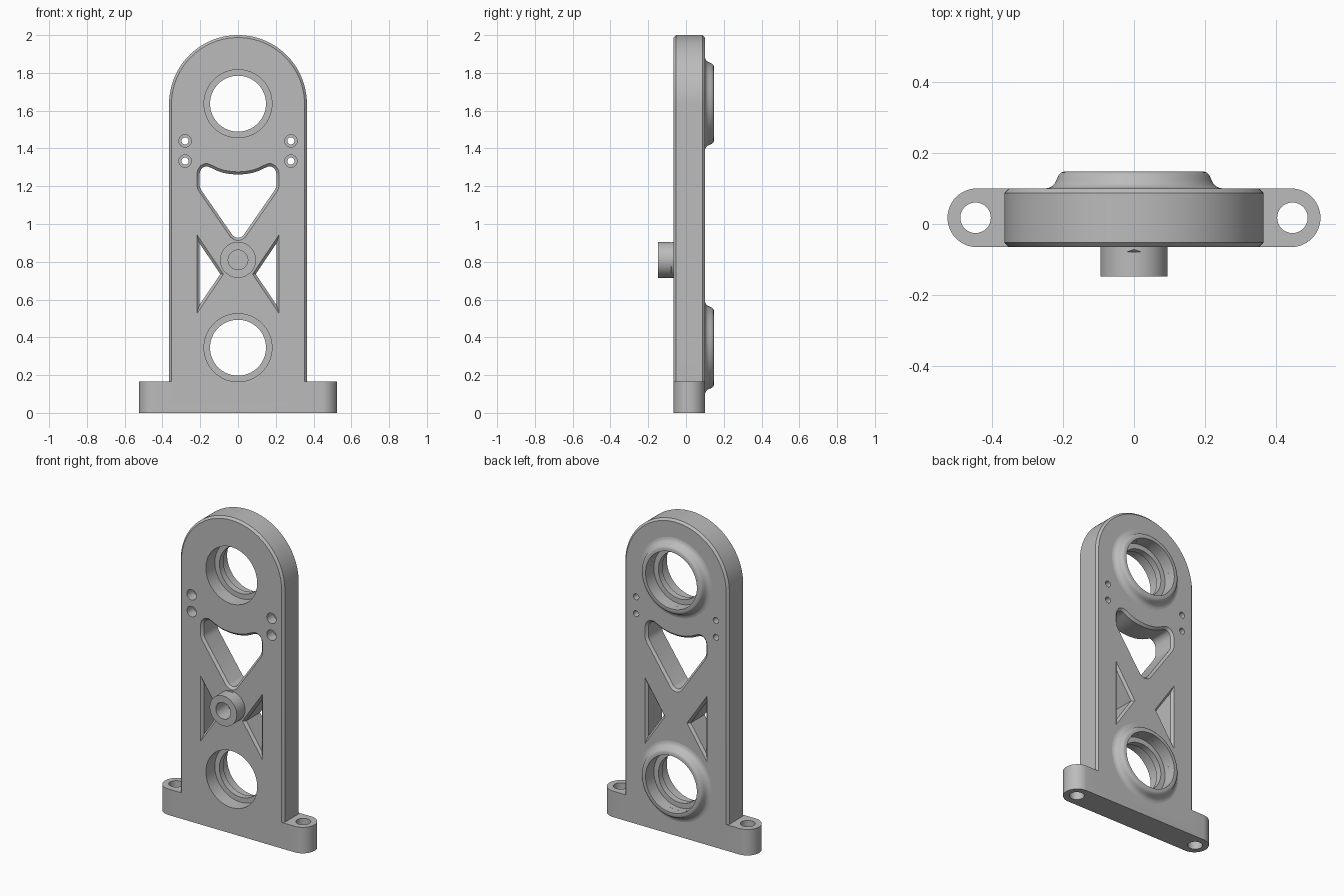
import bpy, bmesh, math

if "Cube" in bpy.data.objects:
    bpy.data.objects.remove(bpy.data.objects["Cube"], do_unlink=True)

FRONT, BACK, CHAMFER = -0.065, 0.10, 0.013
MID = (FRONT + BACK) / 2
BORES = (0.345, 1.637)
BOSS_Z = 0.81

grey = bpy.data.materials.new("machined_grey")
grey.use_nodes = True
grey.diffuse_color = (0.5, 0.5, 0.5, 1)
grey.node_tree.nodes["Principled BSDF"].inputs["Base Color"].default_value = (0.5, 0.5, 0.5, 1)


def loft(name, rings, closed=False):
    """Skin a list of equal rings; cap the ends, or join the last ring to the first."""
    bm = bmesh.new()
    loops = [[bm.verts.new(p) for p in ring] for ring in rings]
    pairs = list(zip(loops, loops[1:]))
    if closed:
        pairs.append((loops[-1], loops[0]))
    else:
        bm.faces.new(loops[0])
        bm.faces.new(loops[-1])
    for a, b in pairs:
        for i in range(len(a)):
            j = (i + 1) % len(a)
            bm.faces.new((a[i], a[j], b[j], b[i]))
    bmesh.ops.recalc_face_normals(bm, faces=bm.faces)
    mesh = bpy.data.meshes.new(name)
    bm.to_mesh(mesh)
    bm.free()
    mesh.materials.append(grey)
    obj = bpy.data.objects.new(name, mesh)
    bpy.context.collection.objects.link(obj)
    return obj


def inset(outline, d):
    """Move a counter-clockwise outline inwards by d, with mitred corners."""
    result = []
    n = len(outline)
    for i, (x, z) in enumerate(outline):
        normals = []
        for (ax, az), (bx, bz) in ((outline[i - 1], (x, z)), ((x, z), outline[(i + 1) % n])):
            length = math.hypot(bx - ax, bz - az)
            normals.append(((az - bz) / length, (bx - ax) / length))
        (px, pz), (qx, qz) = normals
        k = d / (1 + px * qx + pz * qz)
        result.append((x + (px + qx) * k, z + (pz + qz) * k))
    return result


def plate(name, outline, layers):
    """Outline in x and z, skinned through (y, inset) layers."""
    return loft(name, [[(x, y, z) for x, z in inset(outline, d)] for y, d in layers])


def circle(cx, cz, r, n=64):
    return [(cx + r * math.cos(2 * math.pi * i / n), cz + r * math.sin(2 * math.pi * i / n))
            for i in range(n)]


def turned(name, cx, cz, profile, n=64, closed=False):
    """Turn (radius, y) points about an axis along y."""
    return loft(name, [[(x, y, z) for x, z in circle(cx, cz, r, n)] for r, y in profile], closed)


def combine(target, tool, operation):
    mod = target.modifiers.new(operation.lower(), "BOOLEAN")
    mod.operation, mod.object, mod.solver = operation, tool, "EXACT"
    bpy.ops.object.select_all(action="DESELECT")
    bpy.context.view_layer.objects.active = target
    target.select_set(True)
    bpy.ops.object.modifier_apply(modifier=mod.name)
    bpy.data.objects.remove(tool, do_unlink=True)


def smooth(obj):
    bpy.ops.object.select_all(action="DESELECT")
    bpy.context.view_layer.objects.active = obj
    obj.select_set(True)
    bpy.ops.object.shade_smooth_by_angle(angle=math.radians(30))


# Upright with a round top and chamfered rim
W = 0.365
arch = [(W * math.cos(math.pi * i / 64), 2 - W + W * math.sin(math.pi * i / 64)) for i in range(65)]
body = plate("bracket_body", [(-W, 0.04), (W, 0.04)] + arch,
             [(FRONT, CHAMFER), (FRONT + CHAMFER, 0), (BACK - CHAMFER, 0), (BACK, CHAMFER)])

# Foot with rounded ends
R = (BACK - FRONT) / 2
foot_outline = []
for side, start in ((1, -90), (-1, 90)):
    for i in range(25):
        a = math.radians(start + 7.5 * i)
        foot_outline.append((side * (0.525 - R) + R * math.cos(a), MID + R * math.sin(a)))
foot = loft("foot", [[(x, y, z) for x, y in foot_outline] for z in (0, 0.165)])
combine(body, foot, "UNION")

# Front boss
combine(body, turned("boss", 0, BOSS_Z, [(0.095, -0.148), (0.095, -0.03)]), "UNION")
combine(body, turned("boss_bore", 0, BOSS_Z, [(0.052, -0.2), (0.052, -0.035)]), "DIFFERENCE")

# Bolt holes through the foot
for side in (1, -1):
    ring = circle(side * 0.446, MID, 0.043, 32)
    combine(body, loft("bolt_hole", [[(x, y, z) for x, y in ring] for z in (-0.1, 0.3)]), "DIFFERENCE")

# Bearing bores with an inner lip, and flared collars on the back
LIP = (0.025, 0.065)
for z, label in zip(BORES, ("lower", "upper")):
    combine(body, turned("bore", 0, z, [(0.18, -0.2), (0.18, LIP[0]), (0.148, LIP[0]),
                                        (0.148, LIP[1]), (0.18, LIP[1]), (0.18, 0.2)]), "DIFFERENCE")
    flare = [(0.18, 0.08), (0.18, 0.148), (0.196, 0.148), (0.205, 0.145), (0.212, 0.138),
             (0.217, 0.126), (0.223, 0.114), (0.231, 0.106), (0.24, 0.102), (0.25, 0.1), (0.24, 0.08)]
    smooth(turned(label + "_collar", 0, z, flare, 80, True))

# Small counterbored screw holes
for side in (1, -1):
    for z in (1.333, 1.44):
        combine(body, turned("screw_hole", side * 0.28, z, [(0.033, -0.2), (0.033, 0.0),
                                                           (0.019, 0.0), (0.019, 0.2)], 24), "DIFFERENCE")

# Lightening windows, chamfered on both faces
C = 0.014
cut_layers = [(FRONT - C, -C), (FRONT + C, C), (BACK - C, C), (BACK + C, -C)]
half = [(0.02, 0.917), (0.038, 0.929), (0.205, 1.17), (0.215, 1.19), (0.218, 1.21), (0.218, 1.265),
        (0.212, 1.29), (0.198, 1.309), (0.178, 1.319), (0.158, 1.319), (0.135, 1.309),
        (0.105, 1.295), (0.072, 1.284), (0.036, 1.278)]
window = [(0, 0.912)] + half + [(0, 1.276)] + [(-x, z) for x, z in reversed(half)]
combine(body, plate("upper_window", window, cut_layers), "DIFFERENCE")

triangle = [(0.218, 0.525), (0.218, 0.944), (0.077, 0.735)]
mirrored = [(-x, z) for x, z in reversed(triangle)]
for outline in (triangle, mirrored):
    combine(body, plate("side_window", outline, cut_layers), "DIFFERENCE")

smooth(body)
